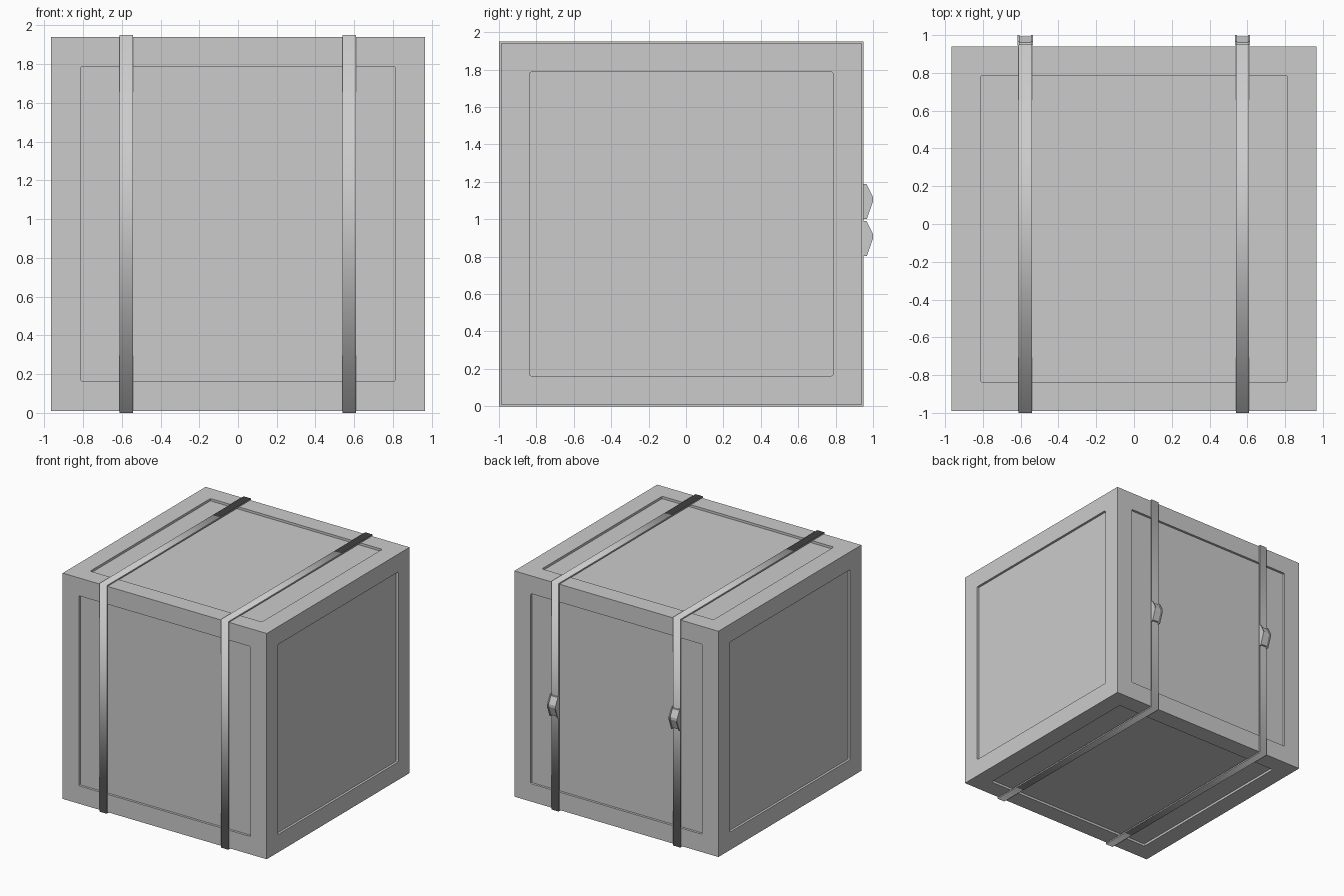
import bpy, bmesh
from mathutils import Matrix, Vector

if "Cube" in bpy.data.objects:
    bpy.data.objects.remove(bpy.data.objects["Cube"])

SIZE = 1.93
CY, CZ = -0.025, 0.975


def finish(name, bm):
    bmesh.ops.recalc_face_normals(bm, faces=bm.faces)
    mesh = bpy.data.meshes.new(name)
    bm.to_mesh(mesh)
    bm.free()
    ob = bpy.data.objects.new(name, mesh)
    bpy.context.collection.objects.link(ob)
    return ob


def prism(bm, profile, x0, x1):
    """Extrude a (y, z) profile along x."""
    face = bm.faces.new([bm.verts.new((x0, y, z)) for y, z in profile])
    ext = bmesh.ops.extrude_face_region(bm, geom=[face])["geom"]
    verts = [v for v in ext if isinstance(v, bmesh.types.BMVert)]
    bmesh.ops.translate(bm, verts=verts, vec=(x1 - x0, 0, 0))


# Crate: cube with a shallow round-cornered recess in every side
bm = bmesh.new()
bmesh.ops.create_cube(bm, size=SIZE, matrix=Matrix.Translation((0, CY, CZ)))
panels = list(bm.faces)
bmesh.ops.inset_individual(bm, faces=panels, thickness=0.153, use_even_offset=True)
for f in panels:
    n = f.normal.copy()
    ext = bmesh.ops.extrude_face_region(bm, geom=[f])["geom"]
    bmesh.ops.translate(bm, verts=[v for v in ext if isinstance(v, bmesh.types.BMVert)],
                        vec=n * -0.02)
    bmesh.ops.delete(bm, geom=[f], context='FACES_ONLY') if f.is_valid else None
corners = [e for e in bm.edges if e.calc_length() < 0.03]
bmesh.ops.bevel(bm, geom=corners, offset=0.01, segments=2, profile=0.5, affect='EDGES')
finish("crate", bm)


# Straps: square bands around the crate, softly shaded along their length
def strap(name, x, width=0.07):
    bm = bmesh.new()
    loops = []
    for half in (SIZE / 2 + 0.01, SIZE / 2 - 0.002):
        for dx in (-width / 2, width / 2):
            loops.append([bm.verts.new((x + dx, CY + sy * half, CZ + sz * half))
                          for sy, sz in ((-1, -1), (1, -1), (1, 1), (-1, 1))])
    out_l, out_r, in_l, in_r = loops
    for a, b in ((out_l, out_r), (out_r, in_r), (in_r, in_l), (in_l, out_l)):
        for i in range(4):
            j = (i + 1) % 4
            bm.faces.new((a[i], a[j], b[j], b[i]))
    for f in bm.faces:
        f.smooth = True
    for e in bm.edges:
        if abs(e.verts[0].co.x - e.verts[1].co.x) < 1e-5:
            e.smooth = False
    finish(name, bm)


# Buckles: two pointed cheeks with a slightly lower body between them
PROFILE = [(0.945, -0.095), (0.945, 0.095), (0.965, 0.093),
           (1.0, 0.024), (1.0, 0.0), (0.967, -0.093)]


def buckle(name, x, z, width=0.08):
    bm = bmesh.new()
    outer = [(y, z + dz) for y, dz in PROFILE]
    inner = [(0.945 + (y - 0.945) * 0.86, z + dz * 0.88) for y, dz in PROFILE]
    h, t = width / 2, 0.01
    prism(bm, outer, x - h, x - h + t)
    prism(bm, outer, x + h - t, x + h)
    prism(bm, inner, x - h + t, x + h - t)
    finish(name, bm)


for side, x, z in (("left", -0.576, 1.095), ("right", 0.574, 0.897)):
    strap("strap_" + side, x)
    buckle("buckle_" + side, x, z)
